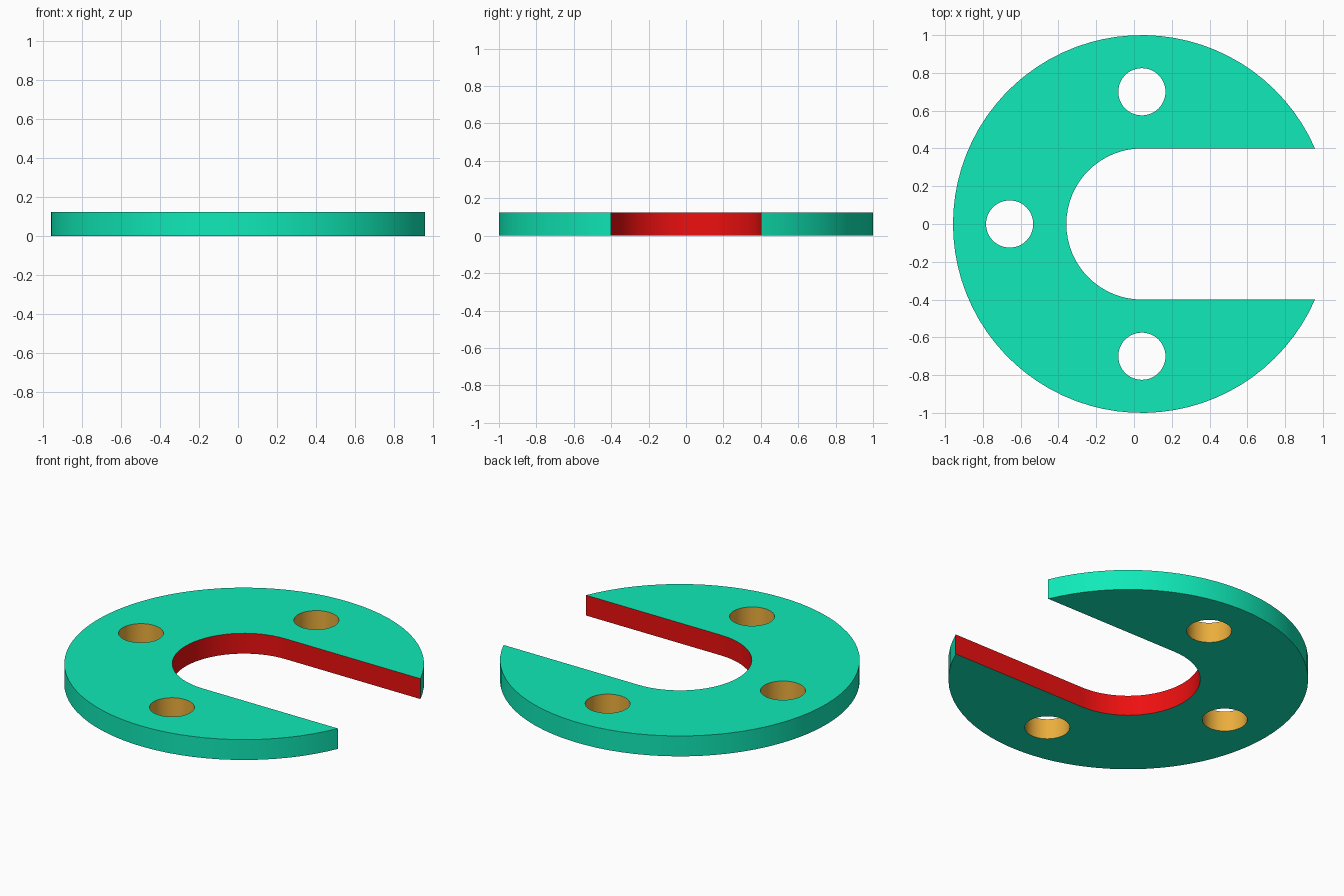
import bpy, bmesh
from math import sin, cos, asin, pi

if "Cube" in bpy.data.objects:
    bpy.data.objects.remove(bpy.data.objects["Cube"])

CX, R, SLOT, HOLE, PITCH, T = 0.0417, 1.0, 0.4, 0.125, 0.7, 0.125


def arc(x, y, r, a0, a1, n):
    return [(x + r * cos(a0 + (a1 - a0) * i / n),
             y + r * sin(a0 + (a1 - a0) * i / n)) for i in range(n + 1)]


def material(name, rgb):
    m = bpy.data.materials.new(name)
    m.diffuse_color = (*rgb, 1)
    m.use_nodes = True
    m.node_tree.nodes["Principled BSDF"].inputs["Base Color"].default_value = m.diffuse_color
    return m


bm = bmesh.new()
rim_edges = {0.0: [], T: []}


def wall(points, outer_count=None, index=0):
    """Upright wall round a closed outline; edges past outer_count are slot."""
    rings = {z: [bm.verts.new((x, y, z)) for x, y in points] for z in rim_edges}
    low, high = rings[0.0], rings[T]
    n = len(points)
    for i in range(n):
        j = (i + 1) % n
        f = bm.faces.new((low[i], low[j], high[j], high[i]))
        f.material_index = index if outer_count is None else int(i >= outer_count)
        for z, ring in rings.items():
            rim_edges[z].append(bm.edges.get((ring[i], ring[j])))


# Outer rim followed by the open slot
a = asin(SLOT / R)
N = 72
outline = arc(CX, 0, R, a, 2 * pi - a, N) + arc(CX, 0, SLOT, 1.5 * pi, 0.5 * pi, 32)
wall(outline, outer_count=N)

# Three bolt holes
for k in (1, 2, 3):
    ang = k * pi / 2
    wall(arc(CX + PITCH * cos(ang), PITCH * sin(ang), HOLE, 0, 2 * pi, 48)[:-1], index=2)

# Top and bottom faces
for edges in rim_edges.values():
    bmesh.ops.triangle_fill(bm, edges=edges, use_beauty=True)
bmesh.ops.recalc_face_normals(bm, faces=bm.faces)

mesh = bpy.data.meshes.new("slotted_washer")
bm.to_mesh(mesh)
bm.free()
plate = bpy.data.objects.new("slotted_washer", mesh)
bpy.context.collection.objects.link(plate)
for name, rgb in (("plate_green", (0.005, 0.82, 0.48)),
                  ("slot_red", (0.85, 0.005, 0.005)),
                  ("hole_orange", (0.83, 0.42, 0.045))):
    mesh.materials.append(material(name, rgb))

# Smooth round walls with crisp rims
bpy.context.view_layer.objects.active = plate
plate.select_set(True)
bpy.ops.object.shade_smooth_by_angle()
